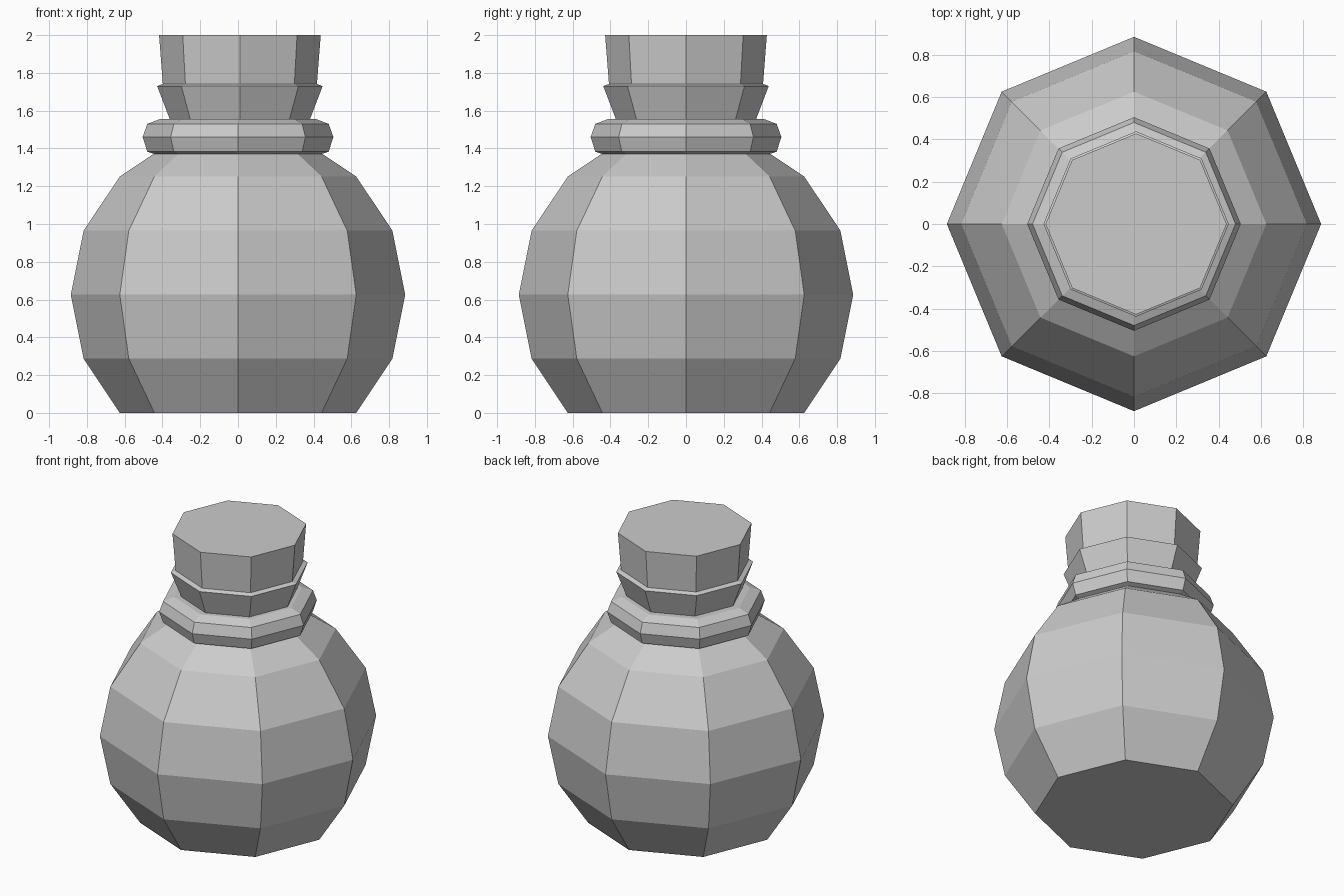
import bpy
import bmesh
from math import cos, sin, pi

default_cube = bpy.data.objects.get("Cube")
if default_cube:
    bpy.data.objects.remove(default_cube, do_unlink=True)

SIDES = 8


def make_material(name, rgb):
    colour = (*rgb, 1.0)
    mat = bpy.data.materials.new(name)
    mat.use_nodes = True
    mat.diffuse_color = colour
    mat.node_tree.nodes["Principled BSDF"].inputs["Base Color"].default_value = colour
    return mat


def lathe(name, profile, mat, offset_x=0.0):
    """Turn a (radius, height) profile into a capped eight-sided solid."""
    bm = bmesh.new()
    rings = []
    for radius, z in profile:
        angles = [2 * pi * i / SIDES for i in range(SIDES)]
        rings.append([bm.verts.new((radius * cos(a), radius * sin(a), z)) for a in angles])
    for low, high in zip(rings, rings[1:]):
        for i in range(SIDES):
            j = (i + 1) % SIDES
            bm.faces.new((low[i], low[j], high[j], high[i]))
    bm.faces.new(rings[0][::-1])
    bm.faces.new(rings[-1])
    bmesh.ops.recalc_face_normals(bm, faces=bm.faces)
    mesh = bpy.data.meshes.new(name)
    bm.to_mesh(mesh)
    bm.free()
    mesh.materials.append(mat)
    obj = bpy.data.objects.new(name, mesh)
    obj.location.x = offset_x
    bpy.context.collection.objects.link(obj)
    return obj


grey = make_material("plain grey", (0.6, 0.6, 0.6))

# Round flask: a faceted sphere cut flat at the base
sphere_radius = 0.885
sphere_centre = sphere_radius * sin(pi / 4)
flask = [(sphere_radius * cos(k * pi / 8), sphere_centre + sphere_radius * sin(k * pi / 8))
         for k in range(-2, 4)]
lathe("flask_body", flask, grey)

# Bevelled collar around the neck
lathe("neck_collar", [(0.44, 1.37), (0.48, 1.383), (0.505, 1.46),
                      (0.48, 1.53), (0.41, 1.557)], grey)

# Stopper: tapered plug, narrow step, then a flared head
lathe("stopper", [(0.34, 1.46), (0.372, 1.557), (0.438, 1.73), (0.408, 1.742),
                  (0.428, 2.0)], grey, offset_x=0.01)
